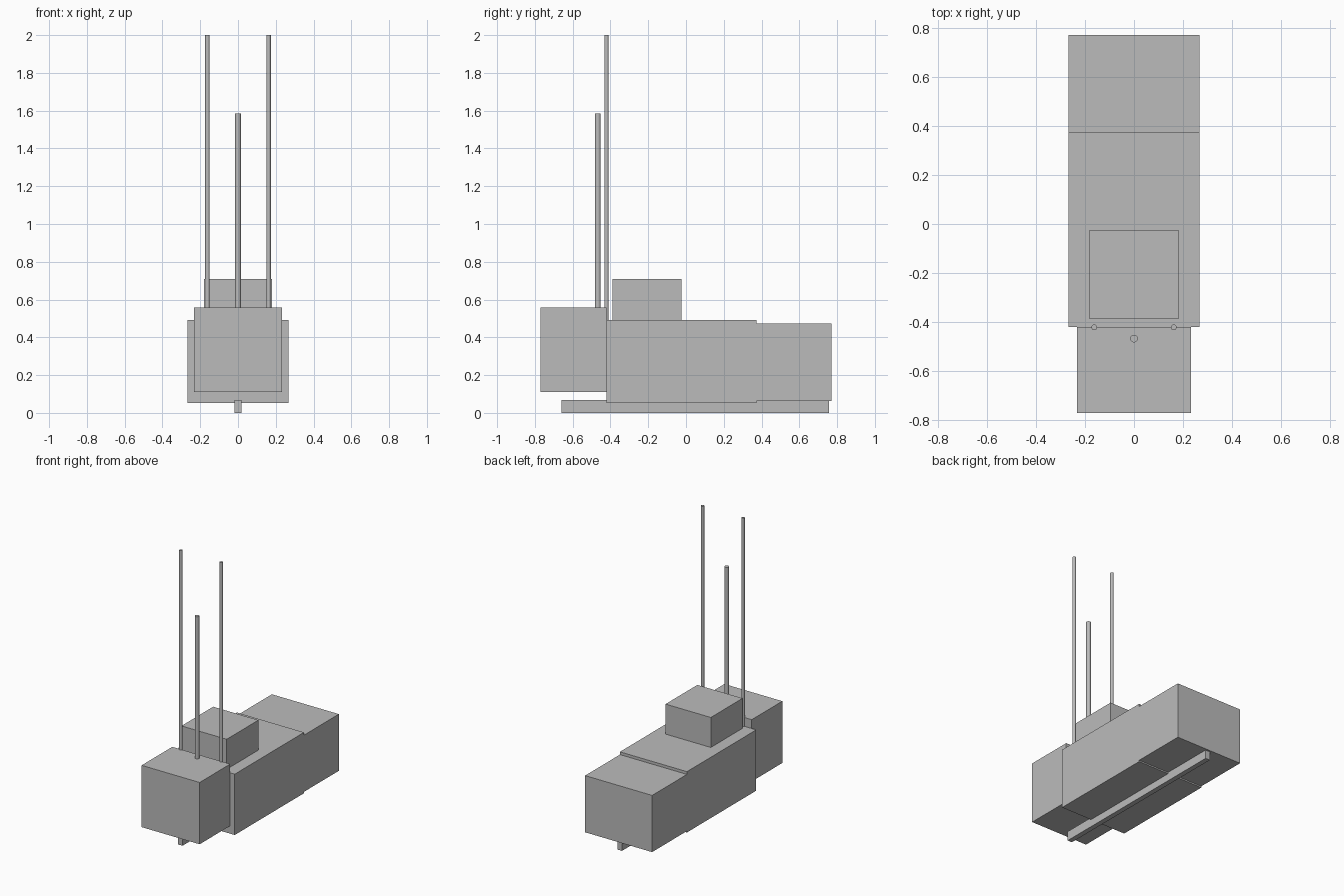
import bpy

default = bpy.data.objects.get("Cube")
if default:
    bpy.data.objects.remove(default, do_unlink=True)

grey = bpy.data.materials.new("plain grey")
grey.use_nodes = True
grey.diffuse_color = (0.5, 0.5, 0.5, 1)
grey.node_tree.nodes["Principled BSDF"].inputs["Base Color"].default_value = (0.5, 0.5, 0.5, 1)


def box(name, width, y0, y1, z0, z1):
    """Box centred on x = 0, spanning the given y and z ranges."""
    bpy.ops.mesh.primitive_cube_add(size=1, location=(0, (y0 + y1) / 2, (z0 + z1) / 2))
    ob = bpy.context.object
    ob.name = name
    ob.scale = (width, y1 - y0, z1 - z0)
    bpy.ops.object.transform_apply(location=False, rotation=False)
    ob.data.materials.append(grey)


def mast(name, x, y, radius, z0, z1):
    """Upright round pole."""
    bpy.ops.mesh.primitive_cylinder_add(vertices=32, radius=radius, depth=z1 - z0,
                                        location=(x, y, (z0 + z1) / 2))
    ob = bpy.context.object
    ob.name = name
    ob.data.materials.append(grey)
    bpy.ops.object.shade_smooth_by_angle()


# Hull sections, cabin and keel
box("bow_block", 0.464, -0.77, -0.42, 0.11, 0.557)
box("hull_middle", 0.536, -0.42, 0.372, 0.053, 0.493)
box("stern_block", 0.536, 0.372, 0.77, 0.063, 0.473)
box("cabin", 0.362, -0.388, -0.025, 0.48, 0.71)
box("keel", 0.036, -0.66, 0.757, 0, 0.068)

# Masts: one thick in the middle, a taller thin pair at the sides
mast("middle_mast", 0, -0.467, 0.0155, 0.5, 1.585)
for side, x in (("left", 0.162), ("right", -0.162)):
    mast(side + "_mast", x, -0.421, 0.0115, 0.45, 2.0)
